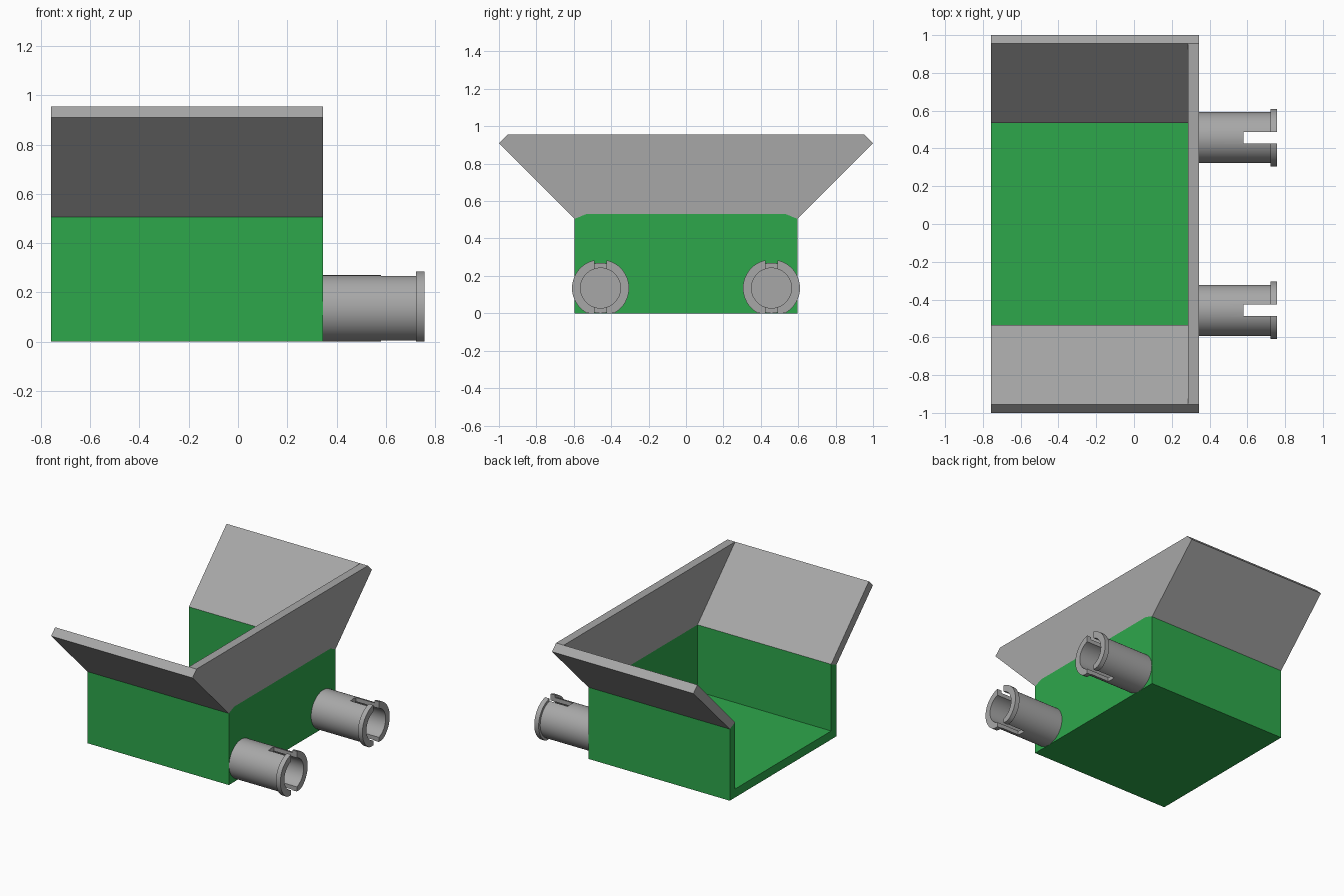
import bpy, bmesh, math
from mathutils import Vector

if "Cube" in bpy.data.objects:
    bpy.data.objects.remove(bpy.data.objects["Cube"])

X0, XW, X1 = -0.758, 0.285, 0.345   # open end, inside of end wall, outside of end wall


def material(name, rgb):
    m = bpy.data.materials.new(name)
    m.diffuse_color = (*rgb, 1)
    m.use_nodes = True
    m.node_tree.nodes["Principled BSDF"].inputs["Base Color"].default_value = m.diffuse_color
    return m


GREEN = material("green", (0.027, 0.39, 0.071))
GREY = material("light grey", (0.39, 0.39, 0.39))


def finish(name, bm, mat):
    bmesh.ops.recalc_face_normals(bm, faces=bm.faces)
    me = bpy.data.meshes.new(name)
    bm.to_mesh(me)
    bm.free()
    ob = bpy.data.objects.new(name, me)
    bpy.context.collection.objects.link(ob)
    if mat:
        me.materials.append(mat)
    return ob


def prism(name, profile, x0, x1, mat):
    """Extrude a (y, z) profile along x."""
    bm = bmesh.new()
    face = bm.faces.new([bm.verts.new((x0, y, z)) for y, z in profile])
    ext = bmesh.ops.extrude_face_region(bm, geom=[face])
    moved = [v for v in ext["geom"] if isinstance(v, bmesh.types.BMVert)]
    bmesh.ops.translate(bm, verts=moved, vec=(x1 - x0, 0, 0))
    return finish(name, bm, mat)


def rect(y0, y1, z0, z1):
    return [(y0, z0), (y1, z0), (y1, z1), (y0, z1)]


# Lower tray: floor and side walls in one channel, plus the end wall
prism("tray_channel", [(-0.595, 0), (0.595, 0), (0.595, 0.505), (0.535, 0.53),
                       (0.535, 0.06), (-0.535, 0.06), (-0.535, 0.53), (-0.595, 0.505)],
      X0, X1, GREEN)
prism("tray_end_wall", rect(-0.535, 0.535, 0.06, 0.53), XW, X1, GREEN)

# Flared side panels and the upright end panel between them
for side, s in (("front", -1), ("back", 1)):
    prism(side + "_flared_panel",
          [(s * y, z) for y, z in ((0.595, 0.505), (1, 0.91), (0.955, 0.955), (0.535, 0.53))],
          X0, X1, GREY)
prism("end_panel", [(-0.535, 0.53), (0.535, 0.53), (0.955, 0.955), (-0.955, 0.955)],
      XW, X1, GREY)

# Hollow collared pins with a slot through top and bottom
PIN = [(X1, 0), (X1, 0.135), (0.723, 0.135), (0.723, 0.1525), (0.757, 0.1525),
       (0.757, 0.107), (0.36, 0.107), (0.36, 0)]


def pin(name, y, z=0.135):
    bm = bmesh.new()
    vs = [bm.verts.new((x, y, z + r)) for x, r in PIN]
    es = [bm.edges.new(p) for p in zip(vs, vs[1:])]
    bmesh.ops.spin(bm, geom=vs + es, cent=(0, y, z), axis=(1, 0, 0),
                   angle=math.tau, steps=48)
    bmesh.ops.remove_doubles(bm, verts=bm.verts, dist=1e-4)
    ob = finish(name, bm, GREY)
    slot = prism("slot_cutter", rect(y - 0.031, y + 0.031, -0.1, 0.4), 0.58, 0.85, GREY)
    mod = ob.modifiers.new("slot", "BOOLEAN")
    mod.operation, mod.solver, mod.object = "DIFFERENCE", "EXACT", slot
    bpy.ops.object.select_all(action="DESELECT")
    bpy.context.view_layer.objects.active = ob
    ob.select_set(True)
    bpy.ops.object.modifier_apply(modifier=mod.name)
    bpy.data.objects.remove(slot)
    for v in ob.data.vertices:      # flat underside of the collar
        v.co.z = max(v.co.z, 0)
    bpy.ops.object.shade_smooth_by_angle(angle=math.radians(30))


pin("front_pin", -0.457)
pin("back_pin", 0.457)
